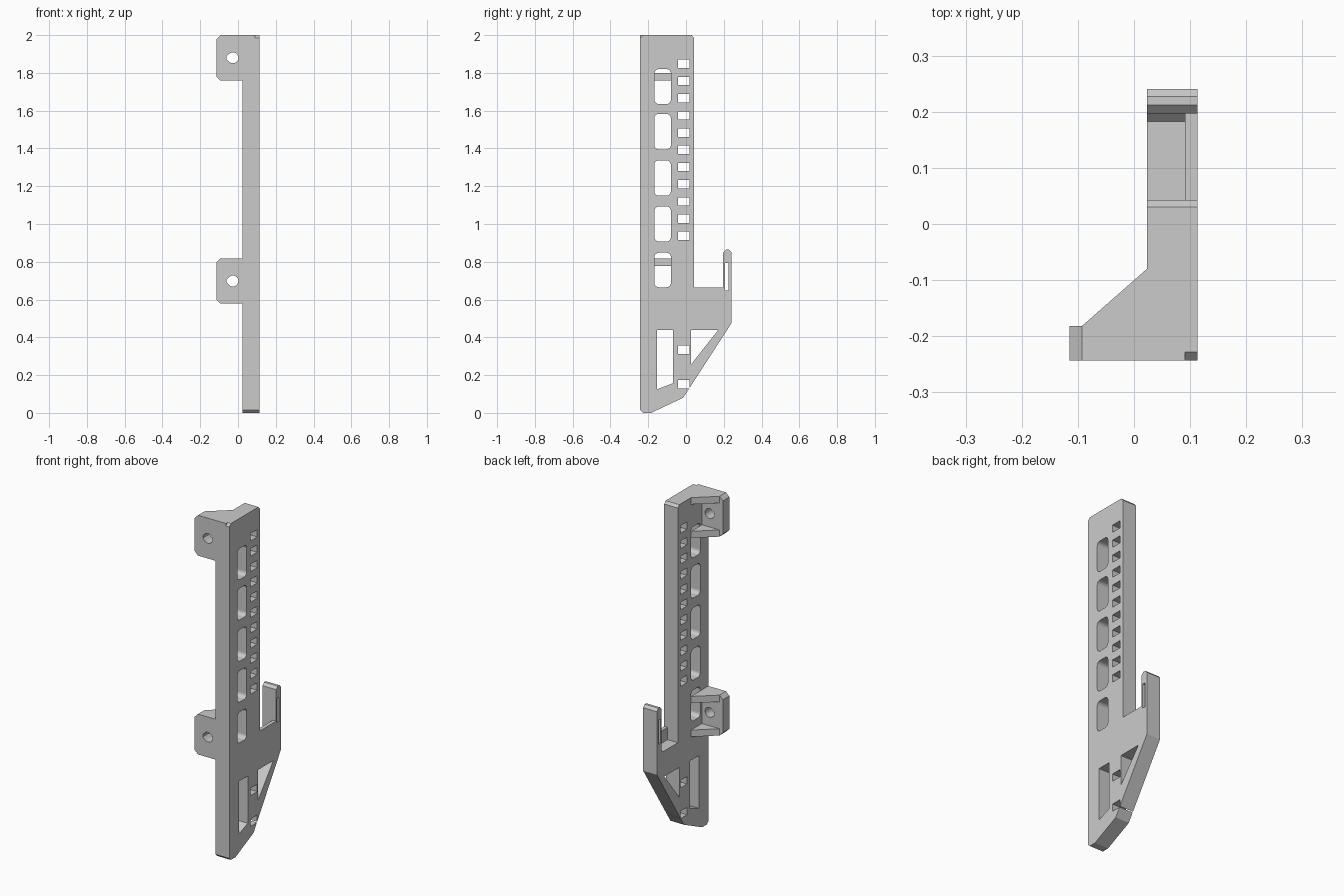
import bpy, bmesh, math

cube = bpy.data.objects.get("Cube")
if cube:
    bpy.data.objects.remove(cube, do_unlink=True)

grey = bpy.data.materials.new("plain_grey")
grey.use_nodes = True
colour = (0.6, 0.6, 0.6, 1)
grey.diffuse_color = colour
grey.node_tree.nodes["Principled BSDF"].inputs["Base Color"].default_value = colour

# Axis order for placing profile (u, v) and depth w
AXES = {
    "x": lambda u, v, w: (w, u, v),
    "y": lambda u, v, w: (u, w, v),
    "z": lambda u, v, w: (u, v, w),
}


def prism(bm, pts, axis, lo, hi):
    """Extrude a 2D outline along an axis into a closed solid."""
    place = AXES[axis]
    a = [bm.verts.new(place(u, v, lo)) for u, v in pts]
    b = [bm.verts.new(place(u, v, hi)) for u, v in pts]
    faces = [bm.faces.new(a), bm.faces.new(b)]
    for i in range(len(pts)):
        j = (i + 1) % len(pts)
        faces.append(bm.faces.new((a[i], a[j], b[j], b[i])))
    bmesh.ops.recalc_face_normals(bm, faces=faces)


def make(name, bm):
    mesh = bpy.data.meshes.new(name)
    bm.to_mesh(mesh)
    bm.free()
    mesh.materials.append(grey)
    obj = bpy.data.objects.new(name, mesh)
    bpy.context.collection.objects.link(obj)
    return obj


def combine(target, tool, operation):
    """Apply a boolean and discard the tool object."""
    mod = target.modifiers.new("combine", "BOOLEAN")
    mod.object, mod.operation, mod.solver = tool, operation, "EXACT"
    bpy.context.view_layer.update()
    graph = bpy.context.evaluated_depsgraph_get()
    mesh = bpy.data.meshes.new_from_object(target.evaluated_get(graph))
    target.modifiers.clear()
    target.data = mesh
    bpy.data.objects.remove(tool, do_unlink=True)


def rect(u0, u1, v0, v1):
    return [(u0, v0), (u1, v0), (u1, v1), (u0, v1)]


def rounded(u0, u1, v0, v1, r, steps=5):
    pts = []
    corners = [(u1 - r, v1 - r), (u0 + r, v1 - r), (u0 + r, v0 + r), (u1 - r, v0 + r)]
    for k, (cu, cv) in enumerate(corners):
        for i in range(steps + 1):
            t = math.pi / 2 * (k + i / steps)
            pts.append((cu + r * math.cos(t), cv + r * math.sin(t)))
    return pts


INNER, STEP, OUTER = 0.023, 0.091, 0.113
FRONT, BACK = -0.243, 0.043

# Upright plate with hooked tail
bm = bmesh.new()
prism(bm, [(FRONT, 0.015), (-0.228, 0), (-0.185, 0), (-0.015, 0.08), (0.241, 0.475),
           (0.241, 0.85), (0.227, 0.865), (0.212, 0.865), (0.197, 0.85), (0.197, 0.663),
           (BACK, 0.663), (BACK, 1.985), (0.03, 2), (-0.228, 2), (FRONT, 1.985)],
      "x", INNER, OUTER)
frame = make("mounting_frame", bm)

# Openings through the plate
bm = bmesh.new()
through = ("x", INNER - 0.05, OUTER + 0.05)
for bottom, top in ((1.635, 1.82), (1.395, 1.583), (1.15, 1.337), (0.907, 1.093), (0.665, 0.848)):
    prism(bm, rounded(-0.167, -0.08, bottom, top, 0.023), *through)
for z in [0.937 + 0.0911 * i for i in range(11)] + [0.334, 0.151]:
    prism(bm, rect(-0.042, 0.019, z - 0.022, z + 0.022), *through)
prism(bm, [(-0.153, 0.125), (-0.069, 0.157), (-0.069, 0.438), (-0.153, 0.438)], *through)
prism(bm, [(0.027, 0.257), (0.17, 0.438), (0.027, 0.438)], *through)
prism(bm, rect(0.206, 0.226, 0.648, 0.794), *through)
# Lowered shelf inside the hook
prism(bm, [(BACK, 0.59), (0.183, 0.59), (0.197, 0.605), (0.197, 0.7), (BACK, 0.7)],
      "x", INNER - 0.05, STEP)
combine(frame, make("openings", bm), "DIFFERENCE")


# Screw brackets: a front tab with a gusset above and below
def bracket(name, z0, z1):
    left, c = -0.115, 0.022
    bm = bmesh.new()
    prism(bm, [(STEP, z0), (STEP, z1), (left + c, z1), (left, z1 - c), (left, z0 + c), (left + c, z0)],
          "y", FRONT, -0.182)
    tab = make(name, bm)

    # Teardrop screw hole
    cx, cz, r = -0.027, (z0 + z1) / 2, 0.029
    bm = bmesh.new()
    arc = [math.radians(-135 + 270 * i / 18) for i in range(19)]
    pts = [(cx + r * math.cos(t), cz + r * math.sin(t)) for t in arc]
    prism(bm, pts + [(cx - 0.034, cz + 0.007), (cx - 0.034, cz - 0.007)], "y", -0.3, -0.1)
    combine(tab, make("screw_hole", bm), "DIFFERENCE")

    bm = bmesh.new()
    for z in (z0, z1 - 0.04):
        prism(bm, [(left + c, -0.21), (INNER, -0.21), (INNER, -0.08), (left + c, -0.182)],
              "z", z, z + 0.04)
    combine(tab, make("gussets", bm), "UNION")
    return tab


for name, z0, z1 in (("upper_bracket", 1.76, 2.0), ("lower_bracket", 0.578, 0.818)):
    combine(frame, bracket(name, z0, z1), "UNION")
